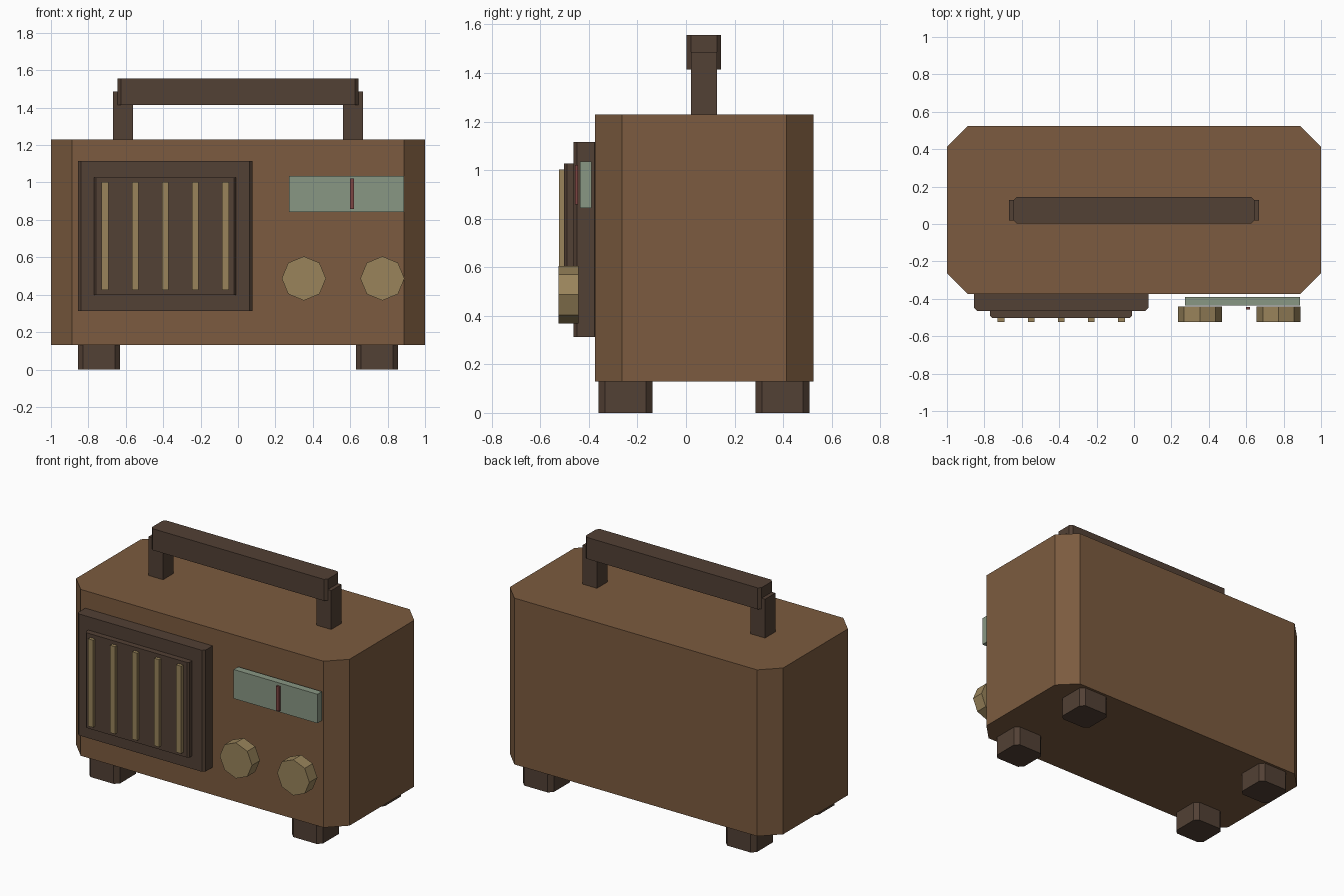
import bpy, bmesh
from math import pi
from mathutils import Matrix

if "Cube" in bpy.data.objects:
    bpy.data.objects.remove(bpy.data.objects["Cube"])


def material(name, rgb):
    m = bpy.data.materials.new(name)
    m.diffuse_color = (*rgb, 1)
    m.use_nodes = True
    m.node_tree.nodes["Principled BSDF"].inputs["Base Color"].default_value = m.diffuse_color
    return m


BROWN = material("brown_case", (0.20, 0.105, 0.05))
DARK = material("dark_trim", (0.085, 0.052, 0.035))
BRASS = material("brass", (0.32, 0.23, 0.105))
GLASS = material("dial_green", (0.25, 0.31, 0.23))
RED = material("needle_red", (0.20, 0.06, 0.055))


def finish(bm, name, mat):
    bmesh.ops.recalc_face_normals(bm, faces=bm.faces)
    me = bpy.data.meshes.new(name)
    bm.to_mesh(me)
    bm.free()
    me.materials.append(mat)
    ob = bpy.data.objects.new(name, me)
    bpy.context.collection.objects.link(ob)
    return ob


def box(name, mat, x, y, z, chamfer=0):
    """Box from (min, max) ranges with its four upright edges cut off."""
    bm = bmesh.new()
    bmesh.ops.create_cube(bm, size=1)
    for v in bm.verts:
        v.co = [r[1] if c > 0 else r[0] for c, r in zip(v.co, (x, y, z))]
    if chamfer:
        upright = [e for e in bm.edges
                   if abs(e.verts[0].co.z - e.verts[1].co.z) > 1e-4]
        bmesh.ops.bevel(bm, geom=upright, offset=chamfer, segments=1,
                        affect='EDGES', offset_type='OFFSET', profile=0.5)
    return finish(bm, name, mat)


def knob(name, x, z, radius, y):
    """Eight-sided knob facing the front."""
    bm = bmesh.new()
    place = Matrix.Translation((x, sum(y) / 2, z)) @ Matrix.Rotation(pi / 2, 4, 'X')
    bmesh.ops.create_cone(bm, cap_ends=True, segments=8, radius1=radius,
                          radius2=radius, depth=y[1] - y[0], matrix=place)
    return finish(bm, name, BRASS)


# Case
box("case", BROWN, (-1, 1), (-0.375, 0.525), (0.13, 1.23), 0.112)

# Feet and handle posts on both sides
for side, s in (("left", -1), ("right", 1)):
    for end, y in (("front", (-0.36, -0.138)), ("back", (0.286, 0.508))):
        box(f"{end}_{side}_foot", DARK, sorted((s * 0.63, s * 0.855)), y,
            (0, 0.135), 0.027)
    box(f"{side}_handle_post", DARK, sorted((s * 0.562, s * 0.668)),
        (0.02, 0.128), (1.22, 1.487))

# Handle bar
box("handle_bar", DARK, (-0.643, 0.643), (0.003, 0.145), (1.415, 1.557), 0.017)

# Speaker: frame, inset panel and slats
box("speaker_frame", DARK, (-0.855, 0.077), (-0.464, -0.36), (0.312, 1.115), 0.016)
box("speaker_panel", DARK, (-0.77, -0.01), (-0.502, -0.44), (0.398, 1.027), 0.012)
for i in range(5):
    x = -0.711 + i * 0.161
    box(f"speaker_slat_{i + 1}", BRASS, (x - 0.018, x + 0.018),
        (-0.524, -0.49), (0.425, 1.003))

# Tuning dial and needle
box("dial_window", GLASS, (0.274, 0.887), (-0.437, -0.39), (0.843, 1.035))
box("dial_needle", RED, (0.598, 0.621), (-0.458, -0.444), (0.858, 1.02))

# Knobs
knob("volume_knob", 0.352, 0.487, 0.118, (-0.525, -0.442))
knob("tuning_knob", 0.772, 0.487, 0.118, (-0.525, -0.442))
